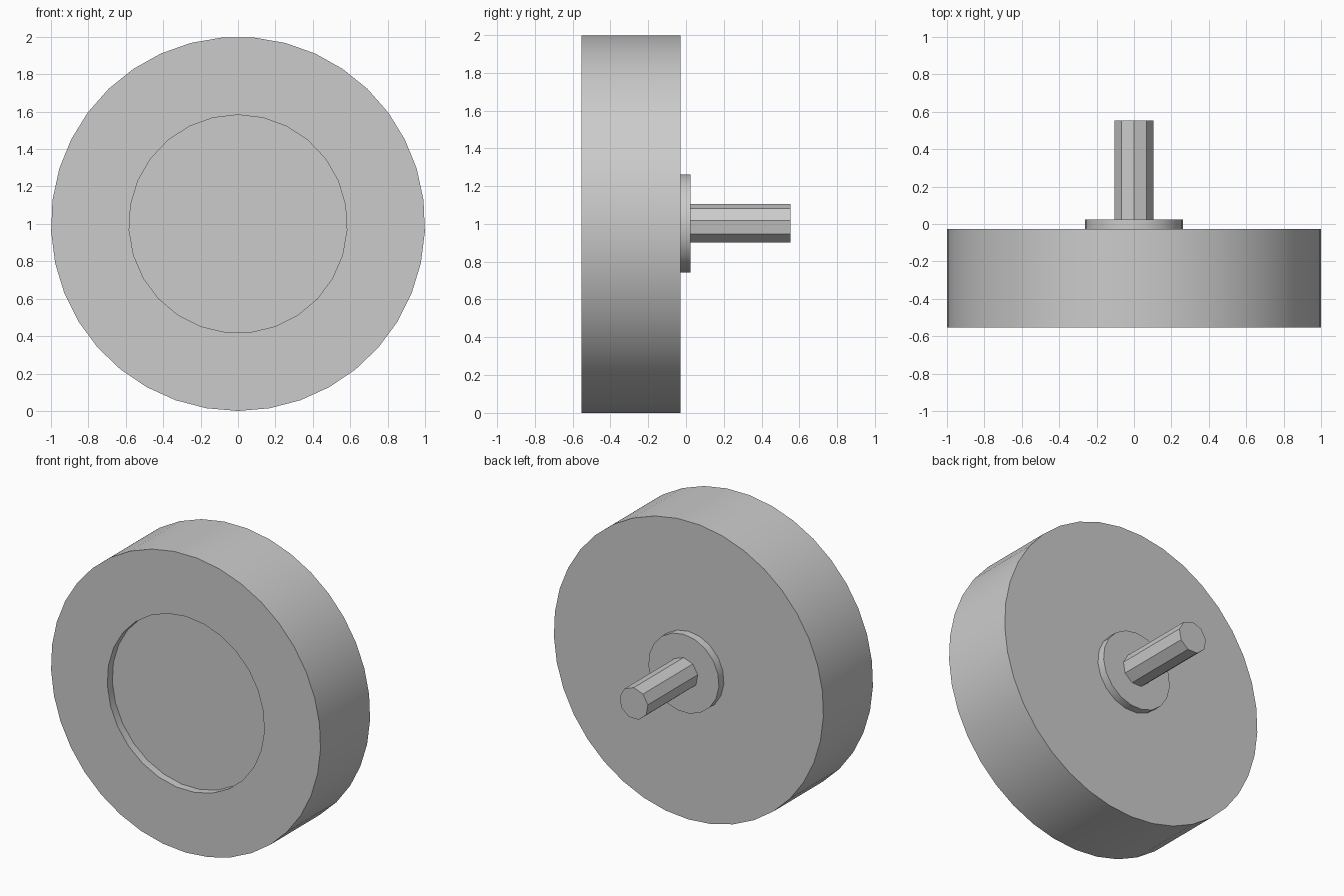
import bpy
import bmesh
from math import sin, cos, pi, radians

cube = bpy.data.objects.get("Cube")
if cube:
    bpy.data.objects.remove(cube, do_unlink=True)

# One plain grey for the whole model
grey = bpy.data.materials.new("plain_grey")
grey.use_nodes = True
colour = (0.6, 0.6, 0.6, 1)
grey.diffuse_color = colour
grey.node_tree.nodes["Principled BSDF"].inputs["Base Color"].default_value = colour

CENTRE_Z = 1.0
FRONT, WHEEL_BACK, FLANGE_BACK, SHAFT_END = -0.553, -0.028, 0.025, 0.553


def ring(bm, radius, y, sides, up=1):
    """Closed edge loop around the y axis; its first corner points up or down."""
    verts = []
    for i in range(sides):
        a = 2 * pi * i / sides
        verts.append(bm.verts.new((radius * sin(a), y, CENTRE_Z + up * radius * cos(a))))
    edges = [bm.edges.new((verts[i], verts[(i + 1) % sides])) for i in range(sides)]
    return verts, edges


def wall(bm, a, b):
    """Quads between two matching rings."""
    n = len(a)
    for i in range(n):
        j = (i + 1) % n
        bm.faces.new((a[i], a[j], b[j], b[i]))


def finish(bm, name):
    bmesh.ops.recalc_face_normals(bm, faces=bm.faces[:])
    mesh = bpy.data.meshes.new(name)
    bm.to_mesh(mesh)
    bm.free()
    mesh.materials.append(grey)
    obj = bpy.data.objects.new(name, mesh)
    bpy.context.collection.objects.link(obj)
    bpy.ops.object.select_all(action='DESELECT')
    obj.select_set(True)
    bpy.context.view_layer.objects.active = obj
    bpy.ops.object.shade_smooth_by_angle(angle=radians(30))
    return obj


def cylinder(name, radius, y0, y1, sides):
    bm = bmesh.new()
    a, _ = ring(bm, radius, y0, sides)
    b, _ = ring(bm, radius, y1, sides)
    wall(bm, a, b)
    bm.faces.new(a)
    bm.faces.new(b)
    return finish(bm, name)


# Wheel: thick disc with a shallow round recess in its front
bm = bmesh.new()
outer_front, outer_edges = ring(bm, 1.0, FRONT, 37, up=-1)
outer_back, _ = ring(bm, 1.0, WHEEL_BACK, 37, up=-1)
rim, rim_edges = ring(bm, 0.583, FRONT, 27)
floor, _ = ring(bm, 0.583, FRONT + 0.053, 27)
wall(bm, outer_front, outer_back)
wall(bm, rim, floor)
bm.faces.new(outer_back)
bm.faces.new(floor)
bmesh.ops.triangle_fill(bm, edges=outer_edges + rim_edges, use_beauty=True)
finish(bm, "wheel")

# Flange and shaft on the back
cylinder("flange", 0.262, WHEEL_BACK, FLANGE_BACK, 19)
cylinder("shaft", 0.106, FLANGE_BACK, SHAFT_END, 9)
